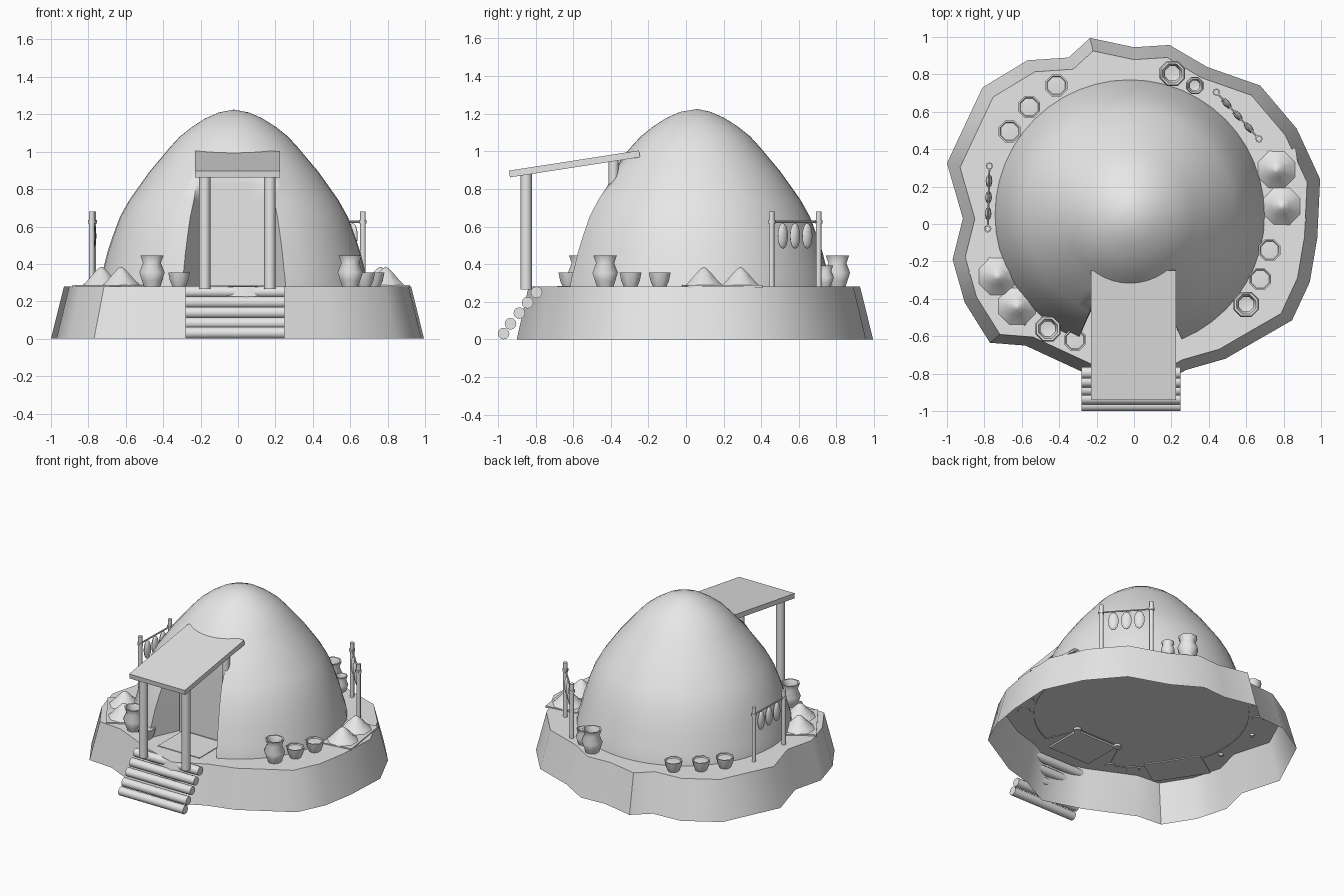
import bpy, bmesh, math
from mathutils import Matrix, Vector

if "Cube" in bpy.data.objects:
    bpy.data.objects.remove(bpy.data.objects["Cube"], do_unlink=True)

clay = bpy.data.materials.new("pale_grey")
clay.use_nodes = True
clay.diffuse_color = (0.8, 0.8, 0.8, 1)
clay.node_tree.nodes["Principled BSDF"].inputs["Base Color"].default_value = (0.8, 0.8, 0.8, 1)

GROUND = 0.28  # top of the mound


def finish(bm, name, angle=50, matrix=None):
    """Turn a bmesh into a shaded object."""
    if matrix:
        bm.transform(matrix)
    bmesh.ops.recalc_face_normals(bm, faces=bm.faces[:])
    mesh = bpy.data.meshes.new(name)
    bm.to_mesh(mesh)
    bm.free()
    mesh.materials.append(clay)
    ob = bpy.data.objects.new(name, mesh)
    bpy.context.collection.objects.link(ob)
    bpy.ops.object.select_all(action='DESELECT')
    ob.select_set(True)
    bpy.context.view_layer.objects.active = ob
    bpy.ops.object.shade_smooth_by_angle(angle=math.radians(angle))
    return ob


def lathe(name, profile, x, y, z, sides=8, angle=50):
    """Spin (radius, height) points; a zero radius closes to a point."""
    bm = bmesh.new()
    rings = []
    for r, h in profile:
        if r == 0:
            rings.append([bm.verts.new((0, 0, h))] * sides)
        else:
            turns = [math.tau * (i + 0.5) / sides for i in range(sides)]
            rings.append([bm.verts.new((r * math.cos(t), r * math.sin(t), h)) for t in turns])
    for low, high in zip(rings, rings[1:]):
        for i in range(sides):
            j = (i + 1) % sides
            corners = dict.fromkeys((low[i], low[j], high[j], high[i]))
            bm.faces.new(list(corners))
    return finish(bm, name, angle, Matrix.Translation((x, y, z)))


def rod(name, a, b, radius, sides=12):
    """Capped cylinder between two points."""
    a, b = Vector(a), Vector(b)
    bm = bmesh.new()
    bmesh.ops.create_cone(bm, cap_ends=True, segments=sides, radius1=radius,
                          radius2=radius, depth=(b - a).length)
    turn = (b - a).to_track_quat('Z', 'Y').to_matrix().to_4x4()
    return finish(bm, name, 50, Matrix.Translation((a + b) / 2) @ turn)


def box(name, size, matrix):
    bm = bmesh.new()
    bmesh.ops.create_cube(bm, size=1)
    bm.transform(Matrix.Diagonal((*size, 1)))
    return finish(bm, name, 30, matrix)


# Earth mound with an irregular outline, open underneath
outline = [(-.235, .995), (0, .945), (.19, .957), (.39, .84), (.675, .74), (.87, .51),
           (.995, .24), (.98, -.075), (.94, -.31), (.845, -.515), (.61, -.65), (.49, -.72),
           (.28, -.78), (.05, -.9), (-.235, -.81), (-.58, -.65), (-.77, -.635), (-.905, -.42),
           (-.97, -.19), (-.915, .03), (-1, .325), (-.81, .73), (-.57, .875), (-.35, .89)]
bm = bmesh.new()
bottom = [bm.verts.new((x, y, 0)) for x, y in outline]
top = [bm.verts.new((x * .93, y * .93, GROUND)) for x, y in outline]
for i in range(len(outline)):
    j = (i + 1) % len(outline)
    bm.faces.new((bottom[i], bottom[j], top[j], top[i]))
bm.faces.new(top)
finish(bm, "mound")

# Domed hut, front columns pushed back to form the doorway recess
dome = [(.722, .275), (.715, .32), (.697, .38), (.677, .46), (.647, .55), (.61, .65),
        (.56, .74), (.50, .825), (.45, .895), (.395, .96), (.345, 1.02), (.29, 1.08),
        (.225, 1.132), (.155, 1.177), (.08, 1.21)]
COLUMNS = 48
bm = bmesh.new()
rings = []
for r, z in dome:
    ring = []
    for k in range(COLUMNS):
        step = k if k <= COLUMNS // 2 else k - COLUMNS
        t = math.tau * step / COLUMNS
        x, y = r * math.sin(t), -r * math.cos(t)
        if z < .9:
            if abs(step) <= 2:
                x, y = step * .085, max(y, -.43)
            elif abs(step) == 3:
                x = math.copysign(max(abs(x), .2), x)
        ring.append(bm.verts.new((x - .022, y + .05, z)))
    rings.append(ring)
apex = bm.verts.new((-.022, .06, 1.225))
for low, high in zip(rings, rings[1:]):
    for i in range(COLUMNS):
        j = (i + 1) % COLUMNS
        bm.faces.new((low[i], low[j], high[j], high[i]))
for i in range(COLUMNS):
    bm.faces.new((rings[-1][i], rings[-1][(i + 1) % COLUMNS], apex))
finish(bm, "hut_dome")

# Porch: threshold, posts and sloping roof
box("threshold", (.34, .29, .016), Matrix.Translation((-.005, -.54, .277)))
for side, x in (("right", -.178), ("left", .17)):
    rod(f"porch_front_post_{side}", (x, -.85, .265), (x, -.85, .885), .03)
    rod(f"porch_rear_post_{side}", (x, -.385, .265), (x, -.385, .96), .027)
box("porch_roof", (.455, .7, .036),
    Matrix.Translation((-.003, -.593, .933)) @ Matrix.Rotation(math.radians(8.8), 4, 'X'))

# Log steps
for i, (y, z) in enumerate([(-.97, .031), (-.933, .083), (-.886, .14), (-.842, .195), (-.795, .25)]):
    rod(f"step_log_{i + 1}", (-.28, y, z), (.248, y, z), .031)

# Tall jars, open at the top with a hollow neck
jar = [(0, -.005), (.045, -.005), (.058, .03), (.073, .075), (.052, .125), (.067, .165),
       (.056, .165), (.042, .125), (.045, .06), (0, .05)]
for i, (x, y, s) in enumerate([(-.46, -.56, 1), (.6, -.43, 1), (.205, .805, 1), (.325, .74, .68)]):
    lathe(f"jar_{i + 1}", [(r * s, h * s) for r, h in jar], x, y, GROUND)

# Filled bowls
bowl = [(0, -.005), (.036, -.005), (.053, .03), (.063, .075), (.055, .075), (.05, .068), (0, .072)]
bowls = [(-.315, -.62), (.675, -.295), (.725, -.14), (-.415, .74), (-.56, .625), (-.665, .495)]
for i, (x, y) in enumerate(bowls):
    lathe(f"bowl_{i + 1}", bowl, x, y, GROUND)

# Mats, each with two heaps of grain
heap = [(.11, 0), (.085, .022), (.045, .065), (.018, .091), (0, .1)]
for side, a, b in (("right", (-.73, -.28), (-.625, -.44)), ("left", (.762, .29), (.79, .095))):
    a, b = Vector(a), Vector(b)
    mid, along = (a + b) / 2, b - a
    turn = Matrix.Rotation(math.atan2(along.y, along.x), 4, 'Z')
    box(f"mat_{side}", (.4, .235, .014), Matrix.Translation((mid.x, mid.y, .281)) @ turn)
    for n, p in enumerate((a, b)):
        lathe(f"grain_heap_{side}_{n + 1}", heap, p.x, p.y, .285, angle=60)

# Drying racks: two posts, a line, and three hanging fish
for side, a, b in (("right", (-.773, .31), (-.782, -.025)), ("left", (.44, .705), (.668, .455))):
    a, b = Vector((*a, .625)), Vector((*b, .625))
    along = (b - a).normalized()
    for n, p in enumerate((a, b)):
        rod(f"rack_post_{side}_{n + 1}", (p.x, p.y, .265), (p.x, p.y, .68), .015, 8)
        rod(f"rack_binding_{side}_{n + 1}", (p.x, p.y, .615), (p.x, p.y, .635), .02, 8)
    rod(f"rack_line_{side}", a - along * .02, b + along * .02, .006, 6)
    turn = Matrix.Rotation(math.atan2(along.y, along.x), 4, 'Z')
    for n in range(3):
        p = a.lerp(b, .24 + .26 * n)
        bm = bmesh.new()
        bmesh.ops.create_uvsphere(bm, u_segments=8, v_segments=8, radius=1)
        bm.transform(Matrix.Diagonal((.036, .018, .068, 1)))
        finish(bm, f"hanging_fish_{side}_{n + 1}", 60,
               Matrix.Translation((p.x, p.y, .55)) @ turn)
